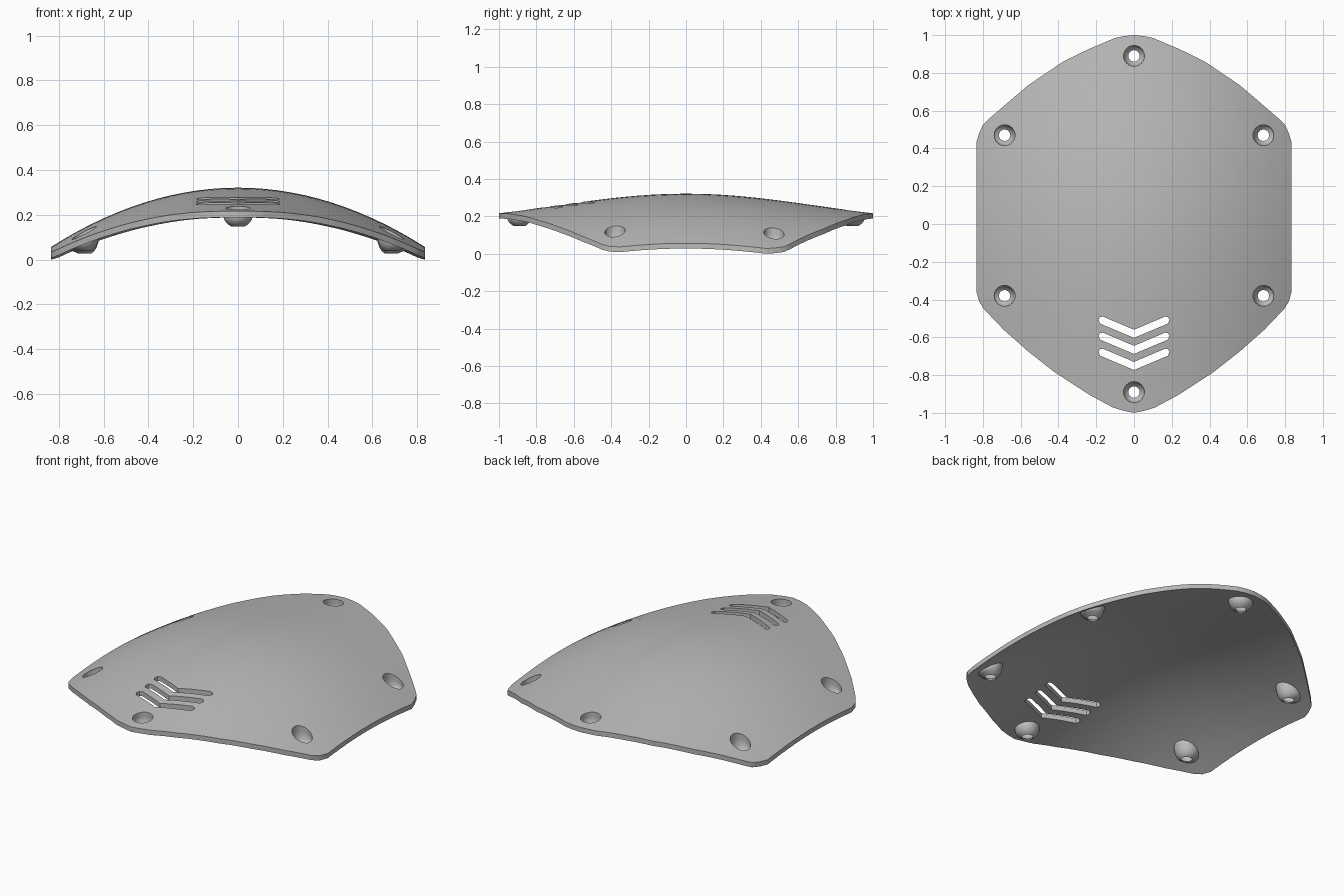
import bpy, bmesh, math
from mathutils import Vector

if "Cube" in bpy.data.objects:
    bpy.data.objects.remove(bpy.data.objects["Cube"])

THICK = 0.028
grey = bpy.data.materials.new("plain_grey")
grey.diffuse_color = (0.5, 0.5, 0.5, 1)
grey.use_nodes = True
grey.node_tree.nodes["Principled BSDF"].inputs["Base Color"].default_value = grey.diffuse_color


def surf(x, y):
    """Height of the domed top skin."""
    ridge = 0.6 * (0.32 - 0.105 * y * y) + 0.4 * (0.2675 + 0.0525 * math.cos(math.pi * y))
    return ridge - 0.265 * (x / 0.835) ** 2


def add_object(name, bm):
    bmesh.ops.recalc_face_normals(bm, faces=bm.faces[:])
    me = bpy.data.meshes.new(name)
    bm.to_mesh(me)
    bm.free()
    me.materials.append(grey)
    ob = bpy.data.objects.new(name, me)
    bpy.context.collection.objects.link(ob)
    return ob


def prism(bm, pts, z0, z1):
    """Upright prism over a flat outline."""
    lo = [bm.verts.new((x, y, z0)) for x, y in pts]
    hi = [bm.verts.new((x, y, z1)) for x, y in pts]
    bm.faces.new(lo[::-1])
    bm.faces.new(hi)
    n = len(pts)
    for i in range(n):
        j = (i + 1) % n
        bm.faces.new((lo[i], lo[j], hi[j], hi[i]))


def mirrored(half):
    return half + [(-x, y) for x, y in reversed(half) if x > 1e-6]


def circle(cx, cy, r, n=32):
    return [(cx + r * math.cos(2 * math.pi * i / n), cy + r * math.sin(2 * math.pi * i / n))
            for i in range(n)]


# flat shield blank
outline = [(0, 1), (.05, .995), (.1, .985), (.24, .926), (.375, .86), (.56, .735), (.69, .624),
           (.77, .555), (.8, .525), (.82, .48), (.835, .43), (.835, -.355), (.82, -.41),
           (.795, -.45), (.69, -.56), (.56, -.675), (.42, -.785), (.235, -.905), (.11, -.972),
           (.05, -.99), (0, -1)]
bm = bmesh.new()
prism(bm, mirrored(outline), -THICK, 0)
plate = add_object("shield_plate", bm)

# screw holes and chevron vents
screws = [(0, .89), (0, -.89)] + [(s * .685, y) for s in (1, -1) for y in (.47, -.38)]
vent = [(0, -.56), (.165, -.49), (.18, -.493), (.187, -.507), (.18, -.527), (0, -.603)]
bm = bmesh.new()
for x, y in screws:
    prism(bm, circle(x, y, .055), -.2, .2)
for k in range(3):
    prism(bm, [(x, y - .085 * k) for x, y in mirrored(vent[:-1]) if x >= 0] + [(0, -.603 - .085 * k)]
          + [(-x, y - .085 * k) for x, y in reversed(vent[1:-1])], -.2, .2)
cutter = add_object("hole_cutter", bm)
cutter.hide_render = True
mod = plate.modifiers.new("holes", 'BOOLEAN')
mod.operation = 'DIFFERENCE'
mod.solver = 'EXACT'
mod.object = cutter
bpy.context.view_layer.objects.active = plate
bpy.ops.object.modifier_apply(modifier=mod.name)
bpy.data.objects.remove(cutter)

# slice the blank finely, then bend it onto the dome
bm = bmesh.new()
bm.from_mesh(plate.data)
bmesh.ops.triangulate(bm, faces=bm.faces[:])
for axis, count, span in ((0, 28, .835), (1, 32, 1.0)):
    for i in range(1, count):
        co, no = Vector((0, 0, 0)), Vector((0, 0, 0))
        co[axis], no[axis] = -span + 2 * span * i / count, 1
        bmesh.ops.bisect_plane(bm, geom=bm.verts[:] + bm.edges[:] + bm.faces[:],
                               dist=1e-5, plane_co=co, plane_no=no)
for v in bm.verts:
    v.co.z += surf(v.co.x, v.co.y)
bmesh.ops.triangulate(bm, faces=bm.faces[:])
bm.to_mesh(plate.data)
bm.free()

# rounded screw cups: inner bowl, open bottom, outer bowl (radius, depth)
STEPS = 6
a_in, a_out = math.acos(.03 / .055), math.acos(.03 / .066)
profile = [(.055, THICK - .004)]
profile += [(.055 * math.cos(a_in * i / STEPS), THICK + .046 * math.sin(a_in * i / STEPS) / math.sin(a_in))
            for i in range(STEPS + 1)]
profile += [(.066 * math.cos(a_out * i / STEPS), THICK + .054 * math.sin(a_out * i / STEPS) / math.sin(a_out))
            for i in range(STEPS, -1, -1)]
profile += [(.066, THICK - .004)]


def screw_cup(cx, cy):
    bm = bmesh.new()
    rings = []
    for r, d in profile:
        flat = max(0, min(1, (d - THICK) / .05))    # rim follows dome, bottom is level
        rings.append([bm.verts.new((x, y, (1 - flat) * surf(x, y) + flat * surf(cx, cy) - d))
                      for x, y in circle(cx, cy, r)])
    for a, b in zip(rings, rings[1:] + rings[:1]):
        for i in range(32):
            j = (i + 1) % 32
            bm.faces.new((a[i], a[j], b[j], b[i]))
    return add_object("screw_cup", bm)


parts = [plate] + [screw_cup(x, y) for x, y in screws]

# stand on the ground, smooth shading with crisp rims
low = min(v.co.z for p in parts for v in p.data.vertices)
for p in parts:
    for v in p.data.vertices:
        v.co.z -= low
    p.select_set(True)
bpy.context.view_layer.objects.active = plate
bpy.ops.object.shade_smooth_by_angle(angle=math.radians(35))
